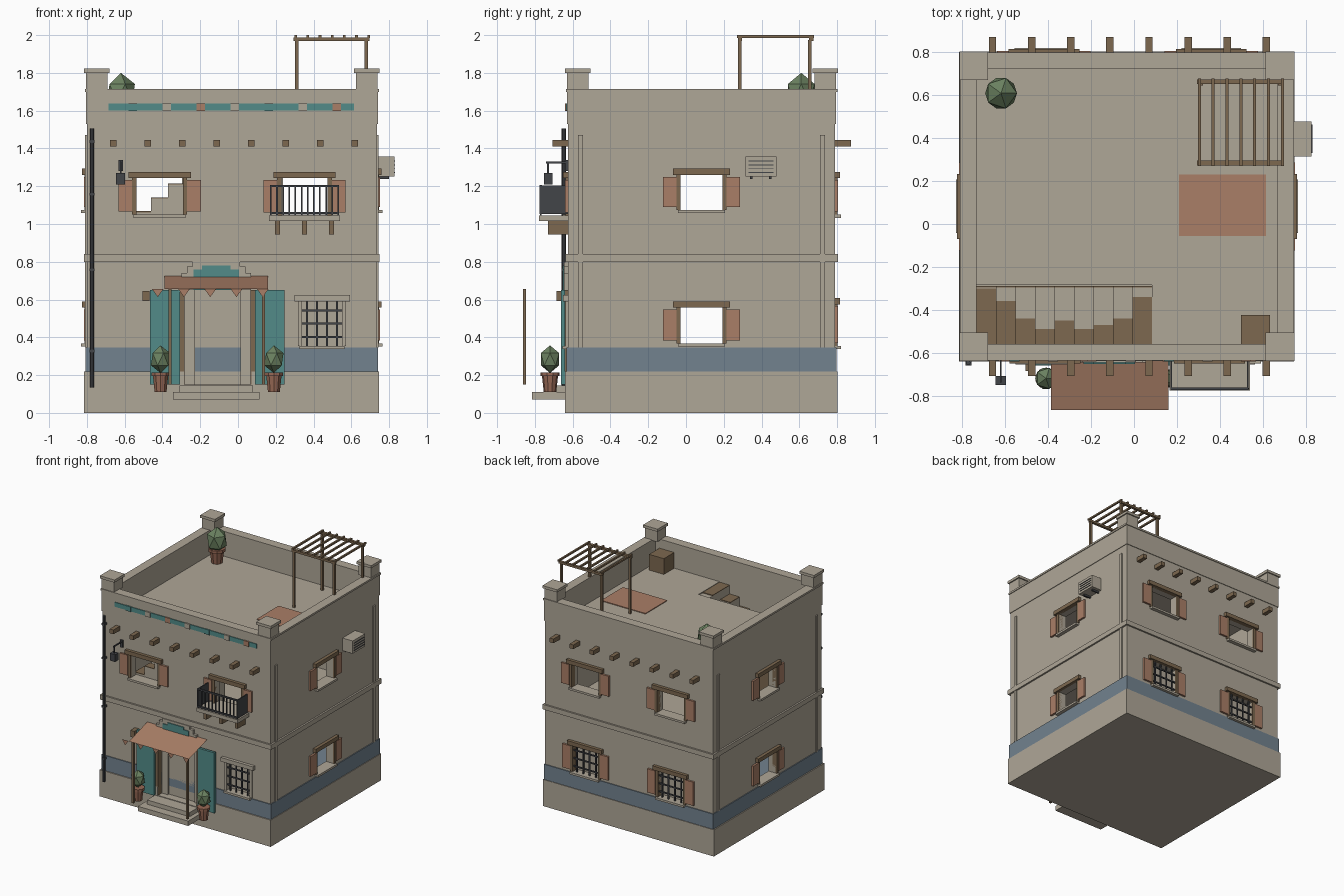
import bpy, bmesh
from mathutils import Matrix, Vector

cube = bpy.data.objects.get("Cube")
if cube:
    bpy.data.objects.remove(cube, do_unlink=True)


def material(name, r, g, b):
    m = bpy.data.materials.new(name)
    m.use_nodes = True
    m.diffuse_color = (r, g, b, 1)
    m.node_tree.nodes["Principled BSDF"].inputs["Base Color"].default_value = (r, g, b, 1)
    return m


STONE = material("sand plaster", .43, .385, .31)
CLAY = material("terracotta", .40, .21, .135)
POT = material("pot clay", .31, .14, .09)
TEAL = material("teal paint", .085, .26, .25)
BLUE = material("blue band", .17, .225, .275)
WOOD = material("brown wood", .205, .14, .08)
METAL = material("dark metal", .055, .058, .065)
GREEN = material("leaf green", .15, .225, .12)

X0, X1, Y0, Y1 = -.80, .735, -.625, .79         # outer wall planes
IX0, IX1, IY0, IY1 = -.735, .67, -.56, .725     # inner wall planes


def add_box(bm, x0, x1, y0, y1, z0, z1):
    mat = Matrix.Translation(((x0 + x1) / 2, (y0 + y1) / 2, (z0 + z1) / 2))
    mat = mat @ Matrix.Diagonal((abs(x1 - x0), abs(y1 - y0), abs(z1 - z0), 1))
    bmesh.ops.create_cube(bm, size=1, matrix=mat)


def finish(name, bm, mat):
    me = bpy.data.meshes.new(name)
    bm.to_mesh(me)
    bm.free()
    me.materials.append(mat)
    ob = bpy.data.objects.new(name, me)
    bpy.context.scene.collection.objects.link(ob)
    return ob


def boxes(name, mat, *dims):
    bm = bmesh.new()
    for d in dims:
        add_box(bm, *d)
    return finish(name, bm, mat)


def ring(name, mat, out, z0, z1):
    """Rectangular band around the house, hollow inside."""
    a, b, c, d = X0 - out, X1 + out, Y0 - out, Y1 + out
    return boxes(name, mat, (a, b, c, IY0, z0, z1), (a, b, IY1, d, z0, z1),
                 (a, IX0, IY0, IY1, z0, z1), (IX1, b, IY0, IY1, z0, z1))


def on(face, u0, u1, v0, v1, z0, z1):
    """Box bounds from distance along a wall (u) and out of it (v)."""
    if face == "front":
        return (u0, u1, Y0 - v1, Y0 - v0, z0, z1)
    if face == "back":
        return (u0, u1, Y1 + v0, Y1 + v1, z0, z1)
    if face == "right":
        return (X1 + v0, X1 + v1, u0, u1, z0, z1)
    return (X0 - v1, X0 - v0, u0, u1, z0, z1)


def cut(ob, dims):
    cutter = boxes("cutter", STONE, dims)
    cutter.hide_render = True
    mod = ob.modifiers.new("cut", "BOOLEAN")
    mod.object, mod.solver = cutter, "EXACT"
    bpy.context.view_layer.objects.active = ob
    bpy.ops.object.modifier_apply(modifier=mod.name)
    bpy.data.objects.remove(cutter, do_unlink=True)


# House body
plinth = boxes("plinth", STONE, (X0 - .016, X1 + .012, Y0 - .016, Y1 + .012, 0, .22))
band = boxes("painted_band", BLUE, (X0 - .007, X1 + .007, Y0 - .007, Y1 + .007, .22, .345))
walls = boxes("walls", STONE, (X0, X1, Y0, Y1, .2, 1.53))
for part in (band, walls):
    cut(part, (IX0, IX1, IY0, IY1, .22, 2))
ring("belt_course", STONE, .014, .80, .84)
ring("parapet", STONE, .005, 1.53, 1.70)
ring("coping", STONE, .011, 1.70, 1.715)
boxes("upper_floor", STONE, (IX0, IX1, IY0, IY1, .80, .82))
SX, SY = .085, -.285                             # stair opening limits
boxes("roof_deck", STONE, (IX0, IX1, SY, IY1, 1.47, 1.51), (SX, IX1, IY0, SY, 1.47, 1.51))

# Corner posts with caps
for x in (-.748, .681):
    for y in (-.573, .738):
        boxes("corner_post", STONE, (x - .057, x + .057, y - .057, y + .057, 1.71, 1.80),
              (x - .067, x + .067, y - .067, y + .067, 1.80, 1.822))

# Thin pilasters on the side walls
for face in ("left", "right"):
    for u in (-.558, .722):
        boxes("pilaster", STONE, *[on(face, u - .013, u + .013, -.01, .009, a, b)
                                   for a, b in ((.345, .80), (.84, 1.47))])


def window(name, face, c, zb, zt, half, grille=False, shutters=True):
    cut(walls, on(face, c - half, c + half, -.045 if grille else -.1, .1, zb, zt))
    trim = WOOD if shutters else STONE
    boxes(name + "_frame", trim,
          *[on(face, c + s * half, c + s * (half + .022), -.03, .012, zb, zt) if s > 0 else
            on(face, c - half - .022, c - half, -.03, .012, zb, zt) for s in (-1, 1)],
          on(face, c - half - .042, c + half + .042, -.01, .026, zt, zt + .033))
    boxes(name + "_sill", STONE, on(face, c - half - .015, c + half + .015, -.01, .03, zb - .017, zb))
    if shutters:
        w0, w1 = half + .022, half + .095
        boxes(name + "_shutters", CLAY, *[on(face, a, b, 0, .016, zb + .015, zt - .01)
                                          for a, b in ((c - w1, c - w0), (c + w0, c + w1))])
    if grille:
        bars = [on(face, u - .005, u + .005, -.01, 0, zb, zt)
                for u in (c + half * k for k in (-.75, -.25, .25, .75))]
        bars += [on(face, c - half, c + half, -.008, .002, z - .005, z + .005)
                 for z in (zb + (zt - zb) * k for k in (.2, .5, .8))]
        boxes(name + "_grille", METAL, *bars)


window("front_left_window", "front", -.415, 1.05, 1.243, .123)
window("balcony_window", "front", .352, 1.045, 1.243, .123)
window("front_grille_window", "front", .445, .355, .59, .105, True, False)
for c in (-.42, .36):
    window("back_upper_window", "back", c, 1.05, 1.243, .123)
    window("back_lower_window", "back", c, .355, .575, .115, True)
for face in ("left", "right"):
    window(face + "_upper_window", face, .082, 1.075, 1.26, .11)
    window(face + "_lower_window", face, .082, .368, .558, .11)

# Roof beam ends, front and back
for i in range(8):
    x = -.66 + .1825 * i
    boxes("beam_end", WOOD, *[on(f, x - .017, x + .017, -.01, .083, 1.41, 1.445) for f in ("front", "back")])

# Painted frieze with tiles
boxes("frieze", TEAL, on("front", -.685, .615, 0, .011, 1.60, 1.637))
for i, mat in enumerate((TEAL, STONE, CLAY, STONE, TEAL, STONE, CLAY)):
    x = -.557 + .18 * i
    boxes("frieze_tile", mat, on("front", x - .023, x + .023, 0, .016, 1.598, 1.639))

# Doorway
for part in (plinth, band, walls):
    cut(part, on("front", -.285, .072, -.05, .1, .15, .65))
boxes("door_frame", WOOD, *[on("front", a, a + .024, -.03, .015, .15, .65) for a in (-.307, .067)])
boxes("door_panel_trim", STONE, *[on("front", a, a + .055, -.052, -.035, .15, .65) for a in (-.283, .014)])
boxes("door_leaves", TEAL, *[on("front", a, b, .015, .036, .15, .65) for a, b in ((-.467, -.307), (.091, .245))])
boxes("door_steps", STONE, (-.345, .115, -.815, Y0, .07, .11), (-.31, .08, -.745, Y0, .11, .145))
boxes("door_pediment", STONE, *[on("front", -.115 - w, -.115 + w, 0, .02, .65, z)
                                for w, z in ((.185, .74), (.155, .775), (.125, .80))])
boxes("pediment_paint", TEAL, *[on("front", -.115 - w, -.115 + w, .02, .027, .65, z)
                                for w, z in ((.12, .76), (.075, .78))])
boxes("wall_box", WOOD, on("front", -.505, -.468, 0, .06, .592, .645))

# Cloth awning, its poles and bunting
bm = bmesh.new()
bm.faces.new([bm.verts.new(v) for v in ((-.388, -.868, .655), (.16, -.868, .655),
                                        (.16, -.63, .725), (-.388, -.63, .725))])
finish("awning", bm, CLAY)
boxes("awning_poles", WOOD, *[(x - .009, x + .009, -.862, -.846, .15, .655) for x in (-.36, .135)])
bm = bmesh.new()
for i in range(5):
    x = -.425 + .139 * i
    bm.faces.new([bm.verts.new(v) for v in ((x - .03, -.866, .655), (x, -.866, .613), (x + .03, -.866, .655))])
finish("bunting", bm, CLAY)

# Balcony
boxes("balcony_slab", STONE, (.165, .54, -.777, Y0, 1.015, 1.045))
boxes("balcony_brackets", WOOD, *[(x - .013, x + .013, -.73, Y0, .945, 1.015) for x in (.21, .352, .495)])
rails = [(.17, .535, -.775, -.763, z, z + .012) for z in (1.052, 1.195)]
rails += [(x - .004, x + .004, -.773, -.765, 1.045, 1.2) for x in (.174 + .0325 * i for i in range(12))]
rails += [(x - .004, x + .004, -.775, Y0, 1.052, 1.205) for x in (.174, .531)]
boxes("balcony_railing", METAL, *rails)

# Drainpipe and hanging lantern
bm = bmesh.new()
bmesh.ops.create_cone(bm, cap_ends=True, segments=8, radius1=.011, radius2=.011, depth=1.37,
                      matrix=Matrix.Translation((-.773, -.647, .82)))
for z in (.32, .75, 1.15, 1.43):
    add_box(bm, -.787, -.759, -.66, Y0, z, z + .015)
finish("drainpipe", bm, METAL)
boxes("lantern", METAL, (-.645, -.597, -.752, -.708, 1.21, 1.27), (-.625, -.617, -.735, -.725, 1.27, 1.33),
      (-.625, -.617, -.74, Y0, 1.32, 1.33), (-.632, -.61, -.637, Y0, 1.28, 1.34))

# Air conditioner with slats
boxes("air_conditioner", STONE, (X1, .828, .315, .478, 1.252, 1.357))
boxes("air_conditioner_slats", METAL, *[(.828, .832, .33, .463, z, z + .005) for z in (1.27, 1.29, 1.31, 1.33)],
      *[(X1, .80, y, y + .012, 1.237, 1.252) for y in (.34, .44)])


# Potted plants
def plant(x, y, z, r, h, crown, top):
    bm = bmesh.new()
    bmesh.ops.create_cone(bm, cap_ends=True, segments=10, radius1=r * .7, radius2=r * .95, depth=h,
                          matrix=Matrix.Translation((x, y, z + h / 2)))
    bmesh.ops.create_cone(bm, cap_ends=True, segments=10, radius1=r * 1.08, radius2=r * 1.08, depth=h * .2,
                          matrix=Matrix.Translation((x, y, z + h * .9)))
    finish("plant_pot", bm, POT)
    bm = bmesh.new()
    tall = crown * 1.28
    bmesh.ops.create_icosphere(bm, subdivisions=1, radius=1, matrix=Matrix.Translation((x, y, top - tall))
                               @ Matrix.Diagonal((crown, crown, tall, 1)))
    finish("plant_leaves", bm, GREEN)


plant(-.41, -.72, .11, .047, .105, .057, .357)
plant(.19, -.72, .11, .047, .105, .057, .357)
plant(-.62, .61, 1.51, .062, .12, .083, 1.80)

# Pergola
parts = [(x - .009, x + .009, y - .009, y + .009, 1.51, 1.975) for x in (.312, .68) for y in (.285, .655)]
parts += [(.295, .695, y - .011, y + .011, 1.97, 1.988) for y in (.285, .663)]
parts += [(x - .007, x + .007, .27, .678, 1.986, 2) for x in (.305 + .0645 * i for i in range(7))]
boxes("pergola", WOOD, *parts)

# Roof rug and crate
boxes("roof_rug", CLAY, (.21, .615, -.055, .23, 1.51, 1.516))
boxes("roof_crate", WOOD, (.50, .635, -.56, -.425, 1.51, 1.64))

# Stair to the roof, with worn wooden treads
run, rise = (SX - IX0) / 9, .073
for i, worn in enumerate((.26, .2, .12, .07, .11, .07, .09, .12, .22)):
    x, z = IX0 + run * i, 1.5 - rise * (8 - i)
    boxes("stair_step", STONE, (x, x + run, IY0, SY - .012, .82, z))
    boxes("stair_tread", WOOD, (x, x + run, IY0, IY0 + worn, z, z + .006),
          (x, x + run, SY - .012, SY - .004, .82, z))
